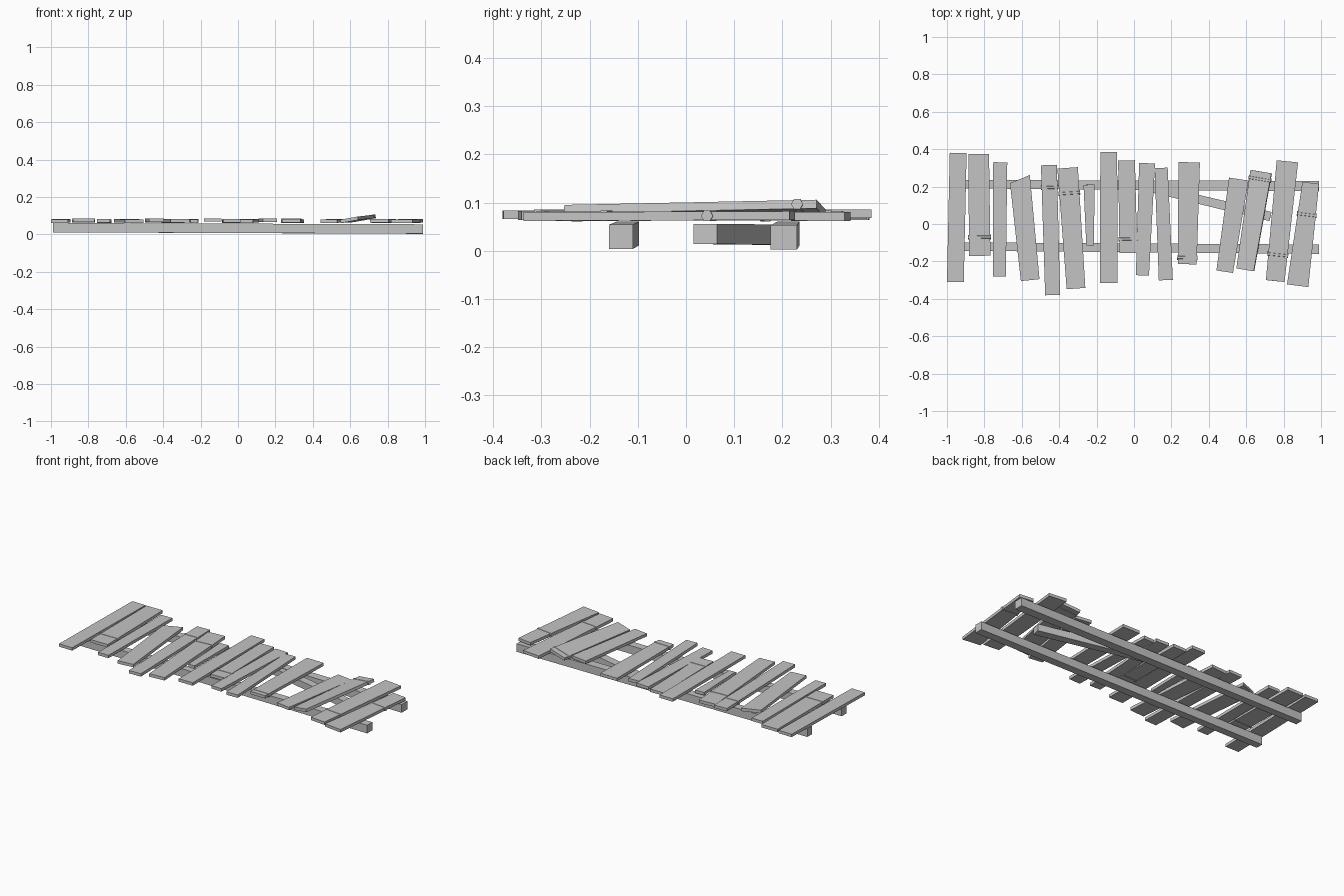
import bpy
import bmesh
import math
from mathutils import Vector, Matrix

default_cube = bpy.data.objects.get("Cube")
if default_cube:
    bpy.data.objects.remove(default_cube, do_unlink=True)

wood = bpy.data.materials.new("weathered_grey_wood")
wood.use_nodes = True
grey = (0.55, 0.55, 0.55, 1.0)
wood.diffuse_color = grey
wood.node_tree.nodes["Principled BSDF"].inputs["Base Color"].default_value = grey


def add_object(name, bm):
    """Turn a bmesh into a flat shaded wooden object."""
    bmesh.ops.recalc_face_normals(bm, faces=bm.faces)
    mesh = bpy.data.meshes.new(name)
    bm.to_mesh(mesh)
    bm.free()
    mesh.materials.append(wood)
    obj = bpy.data.objects.new(name, mesh)
    bpy.context.scene.collection.objects.link(obj)
    return obj


def beam(name, start, end, width_start, width_end, thickness, roll=0.0, skew=0.0):
    """Tapered board from start to end, rolled about its own axis."""
    start, end = Vector(start), Vector(end)
    along = (end - start).normalized()
    side = along.cross(Vector((0, 0, 1))).normalized()
    side = Matrix.Rotation(roll, 3, along) @ side
    up = side.cross(along)
    bm = bmesh.new()
    rings = []
    for point, width, slant in ((start, width_start, skew), (end, width_end, 0)):
        rings.append([
            bm.verts.new(point + side * s * width / 2 + along * s * slant
                         + up * u * thickness / 2)
            for s, u in ((-1, -1), (1, -1), (1, 1), (-1, 1))])
    a, b = rings
    bm.faces.new(a)
    bm.faces.new(b)
    for i in range(4):
        j = (i + 1) % 4
        bm.faces.new((a[i], a[j], b[j], b[i]))
    add_object(name, bm)
    return side, along, up


def band(name, center, axes, length, radius):
    """Slim diamond-section strip gripping a board from edge to edge."""
    side, along, up = axes
    frame = Matrix((along, up, side)).transposed().to_4x4()
    bm = bmesh.new()
    bmesh.ops.create_cone(bm, cap_ends=True, segments=6, radius1=radius,
                          radius2=radius, depth=length,
                          matrix=Matrix.Translation(center) @ frame
                          @ Matrix.Rotation(math.pi / 6, 4, "Z"))
    add_object(name, bm)


# Long supporting rails and the fallen diagonal one
beam("front_rail", (-0.99, -0.12, 0.036), (0.99, -0.135, 0.029), 0.045, 0.05, 0.05)
beam("back_rail", (-0.99, 0.213, 0.036), (0.99, 0.203, 0.028), 0.045, 0.055, 0.05)
beam("loose_rail", (0.08, 0.195, 0.033), (0.73, 0.04, 0.035), 0.045, 0.05, 0.042)

# Deck boards: back x, back y, front x, front y, back width, front width, band y
boards = [
    (-.94, .38, -.955, -.31, .09, .09, None),
    (-.83, .375, -.825, -.17, .11, .115, -.07),
    (-.715, .33, -.72, -.28, .075, .07, None),
    (-.61, .24, -.555, -.3, .11, .1, None),
    (-.455, .315, -.435, -.38, .085, .08, .195),
    (-.355, .3, -.31, -.345, .11, .1, .165),
    (-.24, .21, -.235, -.115, .06, .04, None),
    (-.135, .385, -.135, -.315, .09, .095, None),
    (-.04, .34, -.03, -.155, .09, .095, -.08),
    (.07, .325, .045, -.275, .085, .07, None),
    (.145, .3, .17, -.3, .07, .075, None),
    (.295, .33, .285, -.215, .115, .1, -.18),
    (.56, .24, .485, -.255, .105, .09, None),
    (.68, .28, .595, -.245, .115, .095, .24),
    (.82, .335, .755, -.305, .115, .1, -.165),
    (.945, .22, .875, -.33, .09, .115, .05),
]
THICK = 0.018
UNEVEN = (0.0, 0.002, -0.002)
for i, (bx, by, fx, fy, bw, fw, band_y) in enumerate(boards):
    zb = 0.073 + UNEVEN[i % 3]
    zf = 0.073 - UNEVEN[(i + 1) % 3]
    roll = skew = 0.0
    if i == 13:                     # board resting on its neighbour
        zb, zf, roll = 0.087, 0.078, math.radians(10)
    if i == 3:                      # slanted saw cut
        skew = 0.016
    if i == 7:
        zb = zf = 0.077
    back, front = Vector((bx, by, zb)), Vector((fx, fy, zf))
    axes = beam(f"deck_board_{i + 1}", back, front, bw, fw, THICK, roll, skew)
    if band_y is not None:
        t = (by - band_y) / (by - fy)
        width = bw + (fw - bw) * t
        band(f"board_band_{i + 1}", back.lerp(front, t), axes, width + 0.008, 0.0125)
